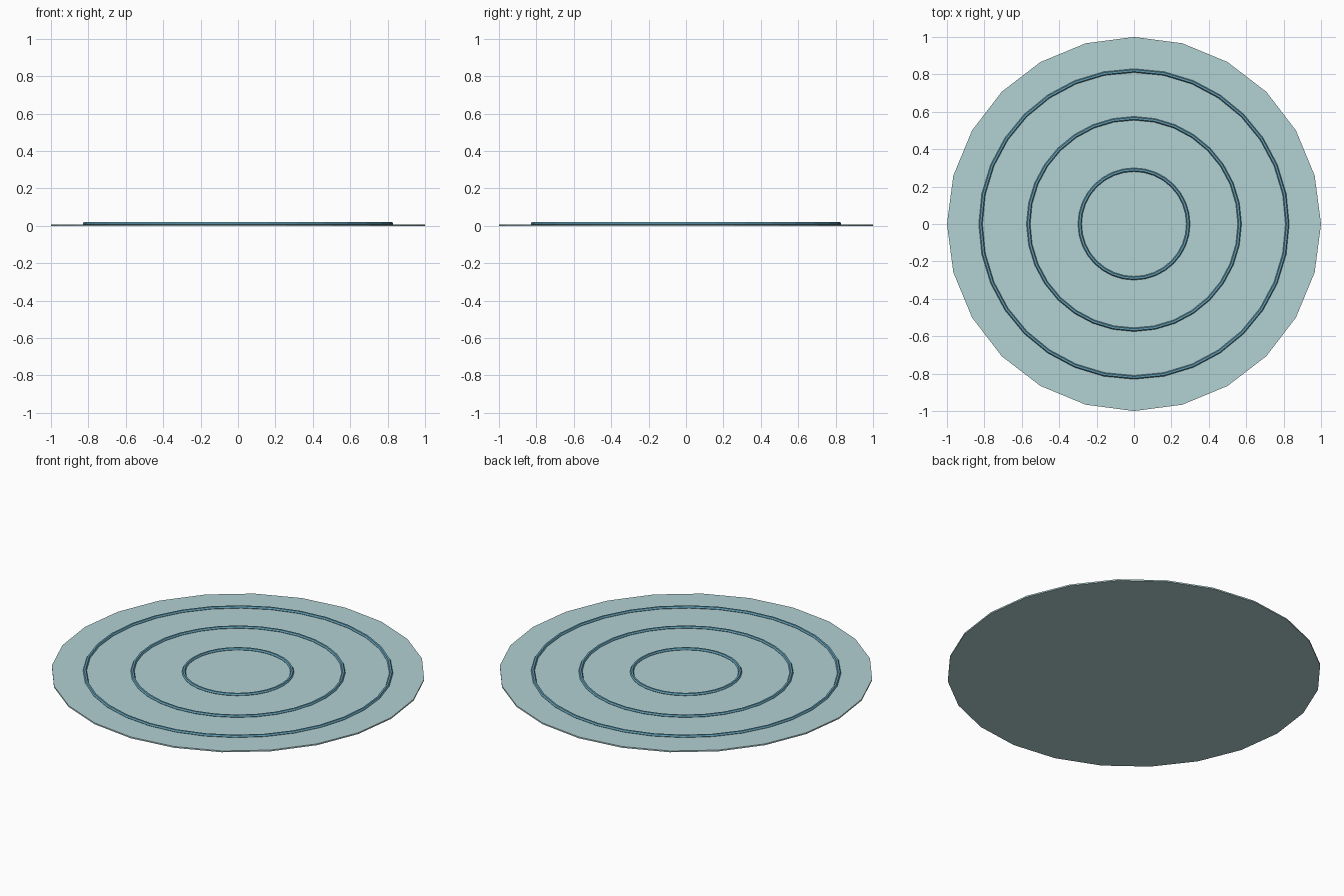
import bpy

if "Cube" in bpy.data.objects:
    bpy.data.objects.remove(bpy.data.objects["Cube"])


def material(name, color):
    mat = bpy.data.materials.new(name)
    mat.diffuse_color = color
    mat.use_nodes = True
    mat.node_tree.nodes["Principled BSDF"].inputs["Base Color"].default_value = mat.diffuse_color
    return mat


pale = material("pale_water", (0.45, 0.64, 0.65, 1))
blue = material("ripple_blue", (0.13, 0.36, 0.48, 1))

# thin flat 24-sided disc
DISC_H = 0.008
bpy.ops.mesh.primitive_cylinder_add(vertices=24, radius=1, depth=DISC_H,
                                    location=(0, 0, DISC_H / 2))
disc = bpy.context.object
disc.name = "water_disc"
disc.data.materials.append(pale)

# concentric raised ripples
for i, radius in enumerate((0.29, 0.565, 0.82), 1):
    bpy.ops.mesh.primitive_torus_add(major_segments=32, minor_segments=6,
                                     major_radius=radius, minor_radius=0.01,
                                     location=(0, 0, 0.0105))
    ring = bpy.context.object
    ring.name = f"ripple_ring_{i}"
    ring.data.materials.append(blue)
